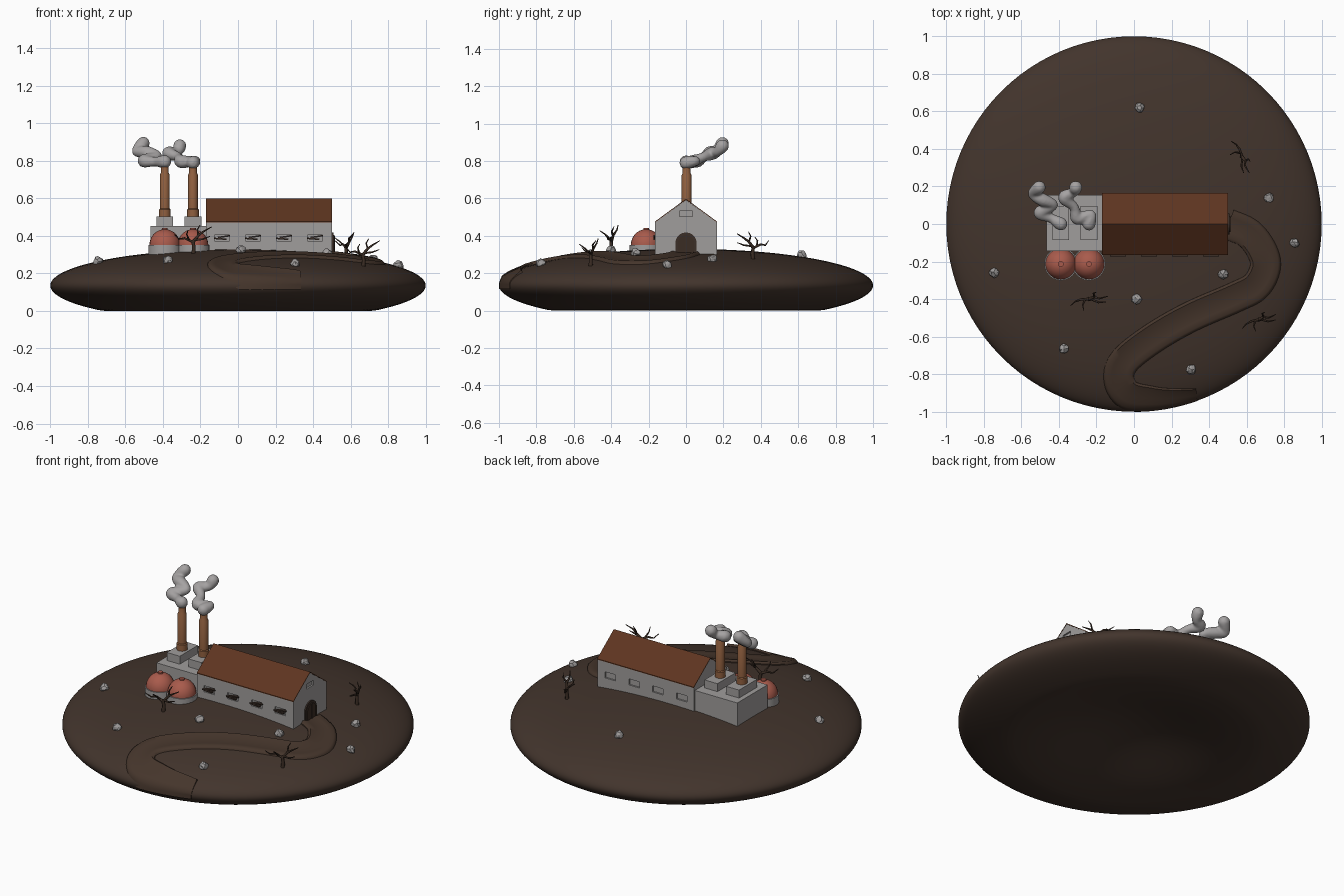
import bpy, bmesh, math, random
from mathutils import Vector, Matrix

if "Cube" in bpy.data.objects:
    bpy.data.objects.remove(bpy.data.objects["Cube"])

random.seed(4)


def mat(name, hexa):
    lin = []
    for i in (0, 2, 4):
        c = int(hexa[i:i + 2], 16) / 255
        lin.append(c / 12.92 if c < 0.04 else ((c + 0.055) / 1.055) ** 2.4)
    m = bpy.data.materials.new(name)
    m.diffuse_color = (*lin, 1)
    m.use_nodes = True
    m.node_tree.nodes["Principled BSDF"].inputs["Base Color"].default_value = m.diffuse_color
    return m


EARTH = mat("earth brown", "42342c")
ROAD = mat("track brown", "45352b")
WALL = mat("wall grey", "a09d9c")
ROOF = mat("roof rust", "5e3520")
BRICK = mat("chimney brick", "91603f")
TANK = mat("tank red", "a95b4c")
SMOKE = mat("smoke grey", "a5a2a2")
BARK = mat("dead bark", "3a2c23")
DARK = mat("dark wood", "3b2e27")


def finish(bm, name, m, smooth=None):
    bmesh.ops.recalc_face_normals(bm, faces=bm.faces[:])
    me = bpy.data.meshes.new(name)
    bm.to_mesh(me)
    bm.free()
    ob = bpy.data.objects.new(name, me)
    bpy.context.collection.objects.link(ob)
    me.materials.append(m)
    if smooth:
        bpy.ops.object.select_all(action='DESELECT')
        ob.select_set(True)
        bpy.context.view_layer.objects.active = ob
        bpy.ops.object.shade_smooth_by_angle(angle=math.radians(smooth))
    return ob


def add_box(bm, lo, hi, tilt=0):
    lo, hi = Vector(lo), Vector(hi)
    bmesh.ops.create_cube(bm, size=1, matrix=Matrix.Translation((lo + hi) / 2)
                          @ Matrix.Rotation(tilt, 4, 'Y') @ Matrix.Diagonal((*(hi - lo), 1)))


def box(name, lo, hi, m, tilt=0):
    bm = bmesh.new()
    add_box(bm, lo, hi, tilt)
    return finish(bm, name, m)


def lathe(name, profile, at, m, seg=24, smooth=35):
    bm = bmesh.new()
    vs = [bm.verts.new((r, 0, z)) for r, z in profile]
    es = [bm.edges.new(p) for p in zip(vs, vs[1:])]
    bmesh.ops.spin(bm, geom=vs + es, axis=(0, 0, 1), cent=(0, 0, 0), steps=seg, angle=math.tau)
    bmesh.ops.remove_doubles(bm, verts=bm.verts[:], dist=1e-5)
    bmesh.ops.translate(bm, verts=bm.verts[:], vec=(at[0], at[1], 0))
    return finish(bm, name, m, smooth)


def extrude_x(name, outline, x0, x1, m):
    """Prism along x from a (y, z) outline."""
    bm = bmesh.new()
    f = bm.faces.new([bm.verts.new((x0, y, z)) for y, z in outline])
    g = bmesh.ops.extrude_face_region(bm, geom=[f])
    bmesh.ops.translate(bm, vec=(x1 - x0, 0, 0),
                        verts=[v for v in g["geom"] if isinstance(v, bmesh.types.BMVert)])
    return finish(bm, name, m)


def ground_z(x, y):
    return 0.135 + 0.195 * math.sqrt(max(0, 1 - x * x - y * y))


def spline(pts, n):
    """Catmull-Rom samples through the points."""
    p = [Vector(q) for q in pts]
    p = [2 * p[0] - p[1]] + p + [2 * p[-1] - p[-2]]
    out = []
    for a, b, c, d in zip(p, p[1:], p[2:], p[3:]):
        for i in range(n):
            t = i / n
            out.append(0.5 * (2 * b + (c - a) * t + (2 * a - 5 * b + 4 * c - d) * t * t
                              + (3 * b - a - 3 * c + d) * t ** 3))
    return out + [p[-2]]


# Ground: squashed sphere with a dished underside
bm = bmesh.new()
bmesh.ops.create_uvsphere(bm, u_segments=96, v_segments=64, radius=1)
for v in bm.verts:
    r = v.co.xy.length
    low = v.co.z < 0
    v.co.z = max(0, 0.135 + 0.195 * v.co.z)
    if low and r < 0.7:
        v.co.z = 0.06 * (1 + math.cos(math.pi * r / 0.7))
finish(bm, "ground", EARTH, 60)

# Winding track laid over the ground, with raised banks
path = spline([(0.5, 0), (0.61, -0.05), (0.68, -0.14), (0.70, -0.23), (0.65, -0.33),
               (0.54, -0.39), (0.3, -0.495), (0.1, -0.61), (-0.05, -0.73), (-0.08, -0.83),
               (-0.03, -0.91), (0.09, -0.93), (0.2, -0.93), (0.335, -0.915)], 7)
section = [(-1, -0.02), (-0.97, 0.006), (-0.8, 0.016), (-0.45, 0.009), (0, 0.007),
           (0.45, 0.009), (0.8, 0.016), (0.97, 0.006), (1, -0.02)]
bm = bmesh.new()
rows = []
for i, c in enumerate(path):
    t = (path[min(i + 1, len(path) - 1)] - path[max(i - 1, 0)]).normalized()
    w = 0.083 - 0.042 * max(0, i - 70) / 21
    row = []
    for s, h in section:
        q = c + Vector((-t.y, t.x)) * s * w
        if q.length > 1:
            q = q * (1.001 / q.length)
        row.append(bm.verts.new((q.x, q.y, ground_z(q.x, q.y) + h)))
    rows.append(row)
for a, b in zip(rows, rows[1:]):
    for j in range(len(section) - 1):
        bm.faces.new((a[j], a[j + 1], b[j + 1], b[j]))
bm.faces.new(rows[0])
bm.faces.new(rows[-1])
finish(bm, "track", ROAD, 50)

# Main hall and its roof
hall = extrude_x("hall", [(-0.165, 0.27), (0.165, 0.27), (0.165, 0.472), (0, 0.592),
                          (-0.165, 0.472)], -0.17, 0.5, WALL)
extrude_x("roof", [(-0.166, 0.471), (0, 0.593), (0.166, 0.471), (0.166, 0.476), (0, 0.598),
                   (-0.166, 0.476)], -0.17, 0.501, ROOF)

# Recessed windows on both long walls, with broken boards on the front
cut = bmesh.new()
for i in range(4):
    x = -0.085 + 0.165 * i
    for s in (-1, 1):
        ys = sorted((s * 0.155, s * 0.18))
        add_box(cut, (x - 0.037, ys[0], 0.37), (x + 0.037, ys[1], 0.408))
    for k, tilt in ((-1, 0.08), (1, -0.15)):
        cx = x + 0.01 * k
        box("window_board", (cx - 0.033, -0.174, 0.386 + 0.006 * k),
            (cx + 0.033, -0.156, 0.394 + 0.006 * k), DARK, tilt)
add_box(cut, (0.49, -0.034, 0.502), (0.52, 0.034, 0.532))
cutter = finish(cut, "window_cutter", WALL)
cutter.hide_render = True
cutter.hide_viewport = True
b = hall.modifiers.new("windows", 'BOOLEAN')
b.operation = 'DIFFERENCE'
b.solver = 'EXACT'
b.object = cutter


# Arched door: surround, leaf and centre strip
def arch(w, top):
    n = 10
    return [(-w, 0.29)] + [(-w * math.cos(math.pi * k / n), top - w + w * math.sin(math.pi * k / n))
                           for k in range(n + 1)] + [(w, 0.29)]


extrude_x("door_surround", arch(0.057, 0.418), 0.49, 0.508, DARK)
extrude_x("door", arch(0.043, 0.404), 0.49, 0.513, BARK)
box("door_strip", (0.5, -0.003, 0.3), (0.516, 0.003, 0.4), DARK)

# Boiler block with chimneys, tanks and smoke
box("boiler_block", (-0.465, -0.145, 0.25), (-0.165, 0.155, 0.452), WALL)
for x in (-0.39, -0.24):
    box("chimney_base", (x - 0.045, -0.085, 0.44), (x + 0.045, 0.095, 0.502), WALL)
    lathe("chimney", [(0, 0.49), (0.031, 0.49), (0.031, 0.54), (0.026, 0.545), (0.026, 0.725),
                      (0.021, 0.735), (0.021, 0.79), (0, 0.79)], (x, 0.003), BRICK)
    lathe("tank_base", [(0, 0.25), (0.088, 0.25), (0.088, 0.352), (0, 0.352)], (x, -0.213), WALL)
    dome = [(0.082 * math.cos(a * math.pi / 20), 0.35 + 0.085 * math.sin(a * math.pi / 20))
            for a in range(11)]
    lathe("tank_dome", [(0, 0.34), (0.082, 0.34)] + dome[:-1] + [(0, 0.435)], (x, -0.213), TANK)
    lathe("tank_cap", [(0, 0.42), (0.015, 0.42), (0.015, 0.442), (0, 0.442)], (x, -0.213), TANK)

plumes = {
    "left": [(-0.39, 0.0, 0.795), (-0.44, 0.03, 0.795), (-0.50, 0.06, 0.80), (-0.43, 0.10, 0.825),
             (-0.49, 0.13, 0.845), (-0.54, 0.16, 0.85), (-0.505, 0.195, 0.893)],
    "right": [(-0.24, 0.0, 0.79), (-0.23, 0.05, 0.80), (-0.30, 0.03, 0.795), (-0.32, 0.09, 0.82),
              (-0.37, 0.14, 0.84), (-0.32, 0.17, 0.85), (-0.31, 0.195, 0.88)]}
for side, pts in plumes.items():
    bm = bmesh.new()
    for i, c in enumerate(spline(pts, 8)):
        r = 0.031 + 0.005 * math.cos(i * math.tau / 16)
        bmesh.ops.create_icosphere(bm, subdivisions=2, radius=r, matrix=Matrix.Translation(c))
    ob = finish(bm, "smoke_" + side, SMOKE, 80)
    rm = ob.modifiers.new("merge", 'REMESH')
    rm.mode = 'VOXEL'
    rm.voxel_size = 0.007
    rm.use_smooth_shade = True
    sm = ob.modifiers.new("soften", 'SMOOTH')
    sm.iterations = 5

# Dead trees: tapered bare limbs
limbs = [[(0, 0, -0.03, 1.3), (0.005, 0, 0.03, 1), (0, 0, 0.065, 0.9)],
         [(0, 0, 0.06, 0.9), (0.03, 0.01, 0.095, 0.7), (0.055, 0, 0.115, 0.5), (0.1, 0.01, 0.14, 0.2)],
         [(0, 0, 0.06, 0.8), (-0.045, 0, 0.08, 0.6), (-0.075, -0.01, 0.075, 0.4), (-0.1, -0.03, 0.1, 0.2)],
         [(0.03, 0.01, 0.095, 0.6), (0.025, 0.03, 0.125, 0.4), (0.04, 0.035, 0.15, 0.2)],
         [(0.01, 0, 0.07, 0.6), (0.05, -0.02, 0.075, 0.5), (0.09, -0.02, 0.09, 0.2)],
         [(-0.02, 0, 0.07, 0.6), (-0.035, -0.03, 0.1, 0.4), (-0.03, -0.06, 0.12, 0.2)]]
for x, y, turn, size in ((-0.24, -0.4, 0.05, 1), (0.575, 0.36, -1.25, 0.95), (0.665, -0.51, 0.2, 0.95)):
    cu = bpy.data.curves.new("dead_tree", 'CURVE')
    cu.dimensions = '3D'
    cu.bevel_depth = 0.0105
    cu.bevel_resolution = 1
    cu.use_fill_caps = True
    for limb in limbs:
        sp = cu.splines.new('POLY')
        sp.points.add(len(limb) - 1)
        for p, (a, b, c, r) in zip(sp.points, limb):
            p.co = (a, b, c, 1)
            p.radius = r
    cu.materials.append(BARK)
    tree = bpy.data.objects.new("dead_tree", cu)
    tree.location = (x, y, ground_z(x, y))
    tree.rotation_euler.z = turn
    tree.scale = (size,) * 3
    bpy.context.collection.objects.link(tree)

# Scattered rocks
for x, y in ((0.03, 0.62), (0.72, 0.14), (0.855, -0.1), (0.475, -0.27), (0.015, -0.4),
             (-0.745, -0.26), (-0.375, -0.665), (0.305, -0.775)):
    bm = bmesh.new()
    bmesh.ops.create_icosphere(bm, subdivisions=2, radius=0.026,
                               matrix=Matrix.Translation((x, y, ground_z(x, y) + 0.008)))
    for v in bm.verts:
        v.co += Vector([random.uniform(-0.004, 0.004) for _ in range(3)])
    finish(bm, "rock", WALL)
